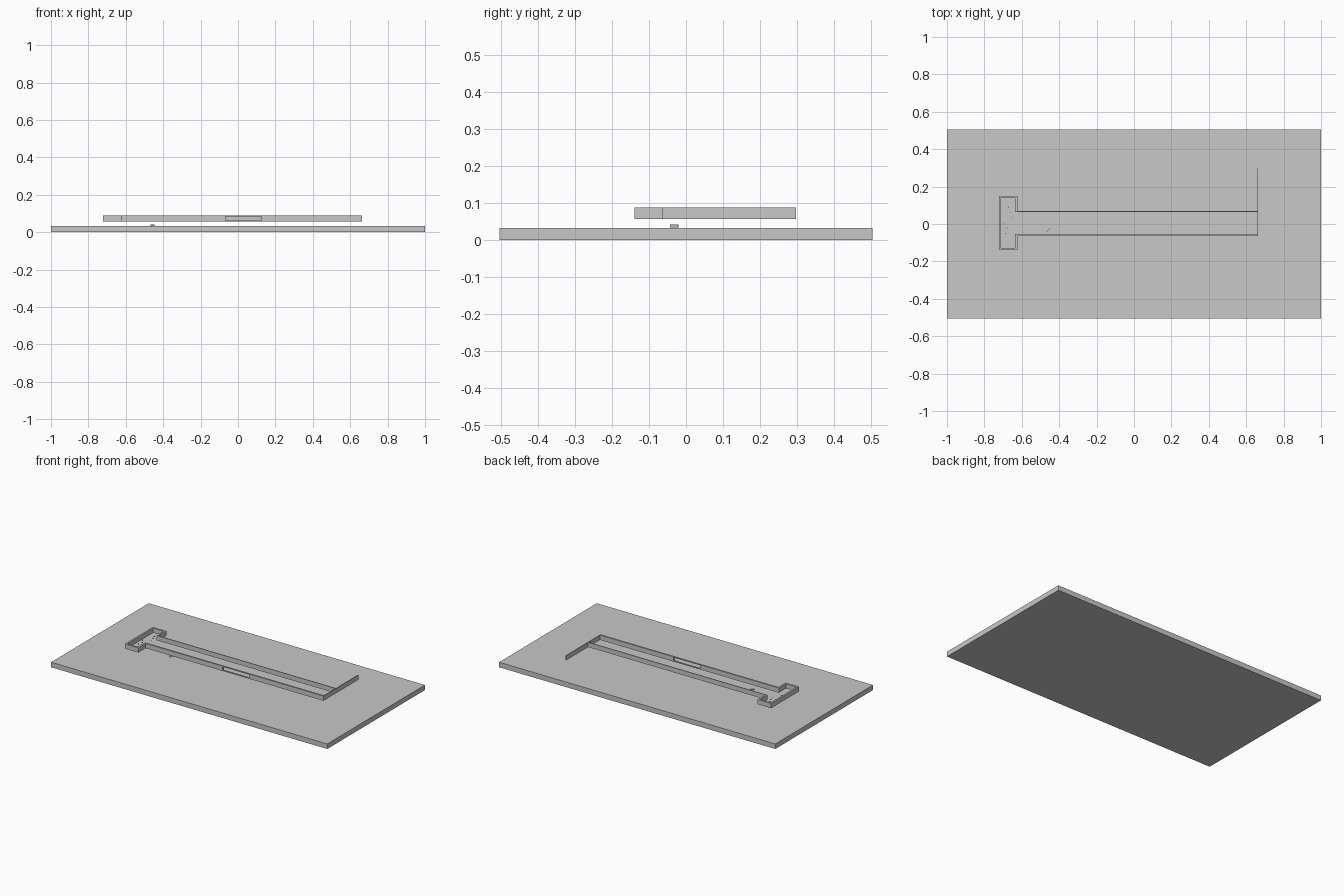
import bpy
import bmesh
import random
from mathutils import Matrix

if "Cube" in bpy.data.objects:
    bpy.data.objects.remove(bpy.data.objects["Cube"])

grey = bpy.data.materials.new("plain grey")
grey.use_nodes = True
grey.diffuse_color = (0.58, 0.58, 0.58, 1)
grey.node_tree.nodes["Principled BSDF"].inputs["Base Color"].default_value = (0.58, 0.58, 0.58, 1)


def make_object(name, bm):
    mesh = bpy.data.meshes.new(name)
    bm.to_mesh(mesh)
    bm.free()
    mesh.materials.append(grey)
    obj = bpy.data.objects.new(name, mesh)
    bpy.context.collection.objects.link(obj)
    return obj


def box(name, x, y, z):
    """Box spanning the given (low, high) ranges."""
    bm = bmesh.new()
    size = [r[1] - r[0] for r in (x, y, z)]
    mid = [(r[0] + r[1]) / 2 for r in (x, y, z)]
    bmesh.ops.create_cube(bm, size=1, matrix=Matrix.Translation(mid) @ Matrix.Diagonal((*size, 1)))
    return make_object(name, bm)


def prism(name, outline, z):
    """Vertical extrusion of a plan outline."""
    bm = bmesh.new()
    face = bm.faces.new([bm.verts.new((px, py, z[0])) for px, py in outline])
    top = bmesh.ops.extrude_face_region(bm, geom=[face])["geom"]
    bmesh.ops.translate(bm, verts=[v for v in top if isinstance(v, bmesh.types.BMVert)],
                        vec=(0, 0, z[1] - z[0]))
    bmesh.ops.recalc_face_normals(bm, faces=bm.faces)
    return make_object(name, bm)


# Ground slab
box("base_slab", (-1, 1), (-0.505, 0.505), (0, 0.033))

# Raised walls: wide head on the right, long corridor, long end wall
WALL_Z = (0.057, 0.088)
T = 0.011
THIN = 0.005
HEAD_X = (-0.722, -0.624)
HEAD_Y = (-0.139, 0.15)
FRONT, BACK, END = -0.064, 0.07, 0.664

# Bracket-shaped head wall, open towards the corridor
left, right = HEAD_X
low, high = HEAD_Y
prism("head_wall", [
    (left, low), (right, low), (right, FRONT + T), (right - T, FRONT + T),
    (right - T, low + T), (left + T, low + T), (left + T, high - T),
    (right - T, high - T), (right - T, BACK - THIN), (right, BACK - THIN),
    (right, high), (left, high)], WALL_Z)

front_wall = box("front_wall", (right, END - THIN), (FRONT, FRONT + T), WALL_Z)
box("back_wall", (right, END - THIN), (BACK - THIN, BACK), WALL_Z)
box("end_wall", (END - THIN, END), (FRONT, 0.297), WALL_Z)

# Long window through the front wall
cutter = box("window_cutter", (-0.066, 0.126), (FRONT - T, FRONT + 2 * T), (0.061, 0.084))
cutter.hide_render = True
cut = front_wall.modifiers.new("window", 'BOOLEAN')
cut.operation = 'DIFFERENCE'
cut.solver = 'EXACT'
cut.object = cutter
bpy.context.view_layer.objects.active = front_wall
bpy.ops.object.modifier_apply(modifier=cut.name)
bpy.data.objects.remove(cutter)


# Tiny upright chips
def chip(name, location, length, height, angle):
    obj = box(name, (-length / 2, length / 2), (-0.001, 0.001), (0, height))
    obj.location = location
    obj.rotation_euler.z = angle


chip("loose_chip", (-0.457, -0.032, 0.034), 0.03, 0.008, 0.8)
random.seed(4)
for i in range(6):
    spot = (random.uniform(-0.7, -0.645), -0.05 + 0.028 * i, 0.06)
    chip(f"head_chip_{i + 1}", spot, 0.008, 0.006, random.uniform(0, 3))
